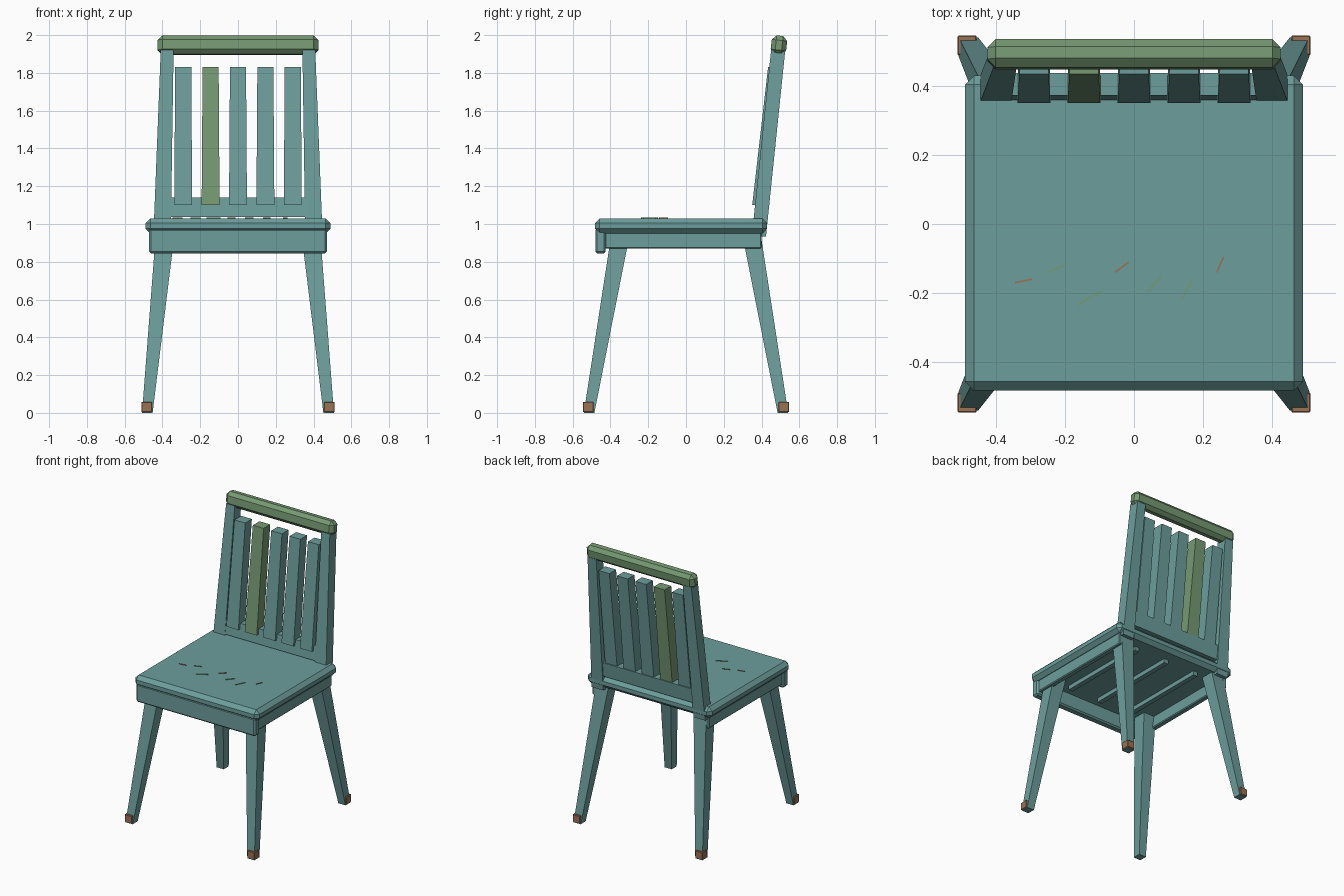
import bpy, bmesh, math
from mathutils import Vector

cube = bpy.data.objects.get("Cube")
if cube:
    bpy.data.objects.remove(cube, do_unlink=True)


def material(name, rgb):
    m = bpy.data.materials.new(name)
    m.use_nodes = True
    m.diffuse_color = (*rgb, 1)
    m.node_tree.nodes["Principled BSDF"].inputs["Base Color"].default_value = (*rgb, 1)
    return m


TEAL = material("teal_paint", (0.15, 0.34, 0.33))
GREEN = material("green_paint", (0.18, 0.32, 0.17))
BROWN = material("brown_wood", (0.33, 0.17, 0.09))


def beam(name, mat, z0, z1, low, high=None, bevel=0.0):
    """Box lofted between two rectangles given as (x0, x1, y0, y1)."""
    bm = bmesh.new()
    rings = []
    for z, (x0, x1, y0, y1) in ((z0, low), (z1, high or low)):
        corners = ((x0, y0), (x1, y0), (x1, y1), (x0, y1))
        rings.append([bm.verts.new((x, y, z)) for x, y in corners])
    a, b = rings
    bm.faces.new(a[::-1])
    bm.faces.new(b)
    for i in range(4):
        j = (i + 1) % 4
        bm.faces.new((a[i], a[j], b[j], b[i]))
    bmesh.ops.recalc_face_normals(bm, faces=bm.faces)
    mesh = bpy.data.meshes.new(name)
    bm.to_mesh(mesh)
    bm.free()
    mesh.materials.append(mat)
    obj = bpy.data.objects.new(name, mesh)
    bpy.context.collection.objects.link(obj)
    if bevel:
        mod = obj.modifiers.new("chamfer", 'BEVEL')
        mod.width = bevel
        mod.segments = 1
    return obj


def rect(cx, cy, w, d):
    return (cx - w / 2, cx + w / 2, cy - d / 2, cy + d / 2)


# Seat and aprons
beam("seat", TEAL, 0.95, 1.03, (-0.49, 0.49, -0.483, 0.43), bevel=0.026)
beam("front_apron", TEAL, 0.845, 0.975, (-0.47, 0.47, -0.48, -0.425), bevel=0.01)
for side, s in (("right", -1), ("left", 1)):
    beam(f"{side}_apron", TEAL, 0.87, 0.965, rect(s * 0.44, -0.015, 0.04, 0.83), bevel=0.006)

# Battens under the seat
for i in (-1, 0, 1):
    beam(f"seat_batten_{i + 2}", TEAL, 0.92, 0.955, rect(i * 0.25, -0.01, 0.035, 0.68))

# Splayed, tapered legs with bare wood at the outer corners of the feet
for side, s in (("right", -1), ("left", 1)):
    for end, e in (("front", -1), ("back", 1)):
        beam(f"{end}_{side}_leg", TEAL, 0, 0.955,
             rect(s * 0.48, e * 0.513, 0.056, 0.056),
             rect(s * 0.385, e * 0.345, 0.1, 0.098))
        beam(f"{end}_{side}_foot", BROWN, 0.004, 0.058,
             rect(s * 0.484, e * 0.518, 0.056, 0.056), bevel=0.003)

# Leaning back posts
for side, s in (("right", -1), ("left", 1)):
    beam(f"{side}_back_post", TEAL, 0.935, 1.92,
         rect(s * 0.402, 0.386, 0.092, 0.075),
         rect(s * 0.375, 0.488, 0.068, 0.075))

# Lower back rail
beam("lower_back_rail", TEAL, 1.037, 1.14,
     (-0.36, 0.36, 0.36, 0.425), (-0.36, 0.36, 0.373, 0.437))

# Slats, one of them green
for i in range(-2, 3):
    x = i * 0.145
    beam(f"back_slat_{i + 3}", GREEN if i == -1 else TEAL, 1.1, 1.83,
         rect(x, 0.388, 0.095, 0.075), rect(x, 0.472, 0.085, 0.075))

# Top rail, chamfered and tilted with the back
top = beam("top_rail", GREEN, -0.05, 0.05, rect(0, 0, 0.85, 0.082), bevel=0.024)
top.location = (0, 0.492, 1.947)
top.rotation_euler.x = -math.radians(6.5)

# Scratches in the seat paint, as thin plates
scratches = (
    (BROWN, -0.345, -0.17, -0.295, -0.16), (BROWN, -0.055, -0.14, -0.015, -0.11),
    (BROWN, 0.24, -0.14, 0.26, -0.095), (GREEN, -0.25, -0.14, -0.2, -0.12),
    (GREEN, -0.165, -0.235, -0.095, -0.195), (GREEN, 0.04, -0.195, 0.08, -0.15),
    (GREEN, 0.135, -0.225, 0.17, -0.16),
)
for n, (mat, x0, y0, x1, y1) in enumerate(scratches, 1):
    run = Vector((x1 - x0, y1 - y0))
    plate = beam(f"seat_scratch_{n}", mat, 0, 0.005, rect(0, 0, run.length, 0.005))
    plate.location = ((x0 + x1) / 2, (y0 + y1) / 2, 1.029)
    plate.rotation_euler.z = math.atan2(run.y, run.x)
